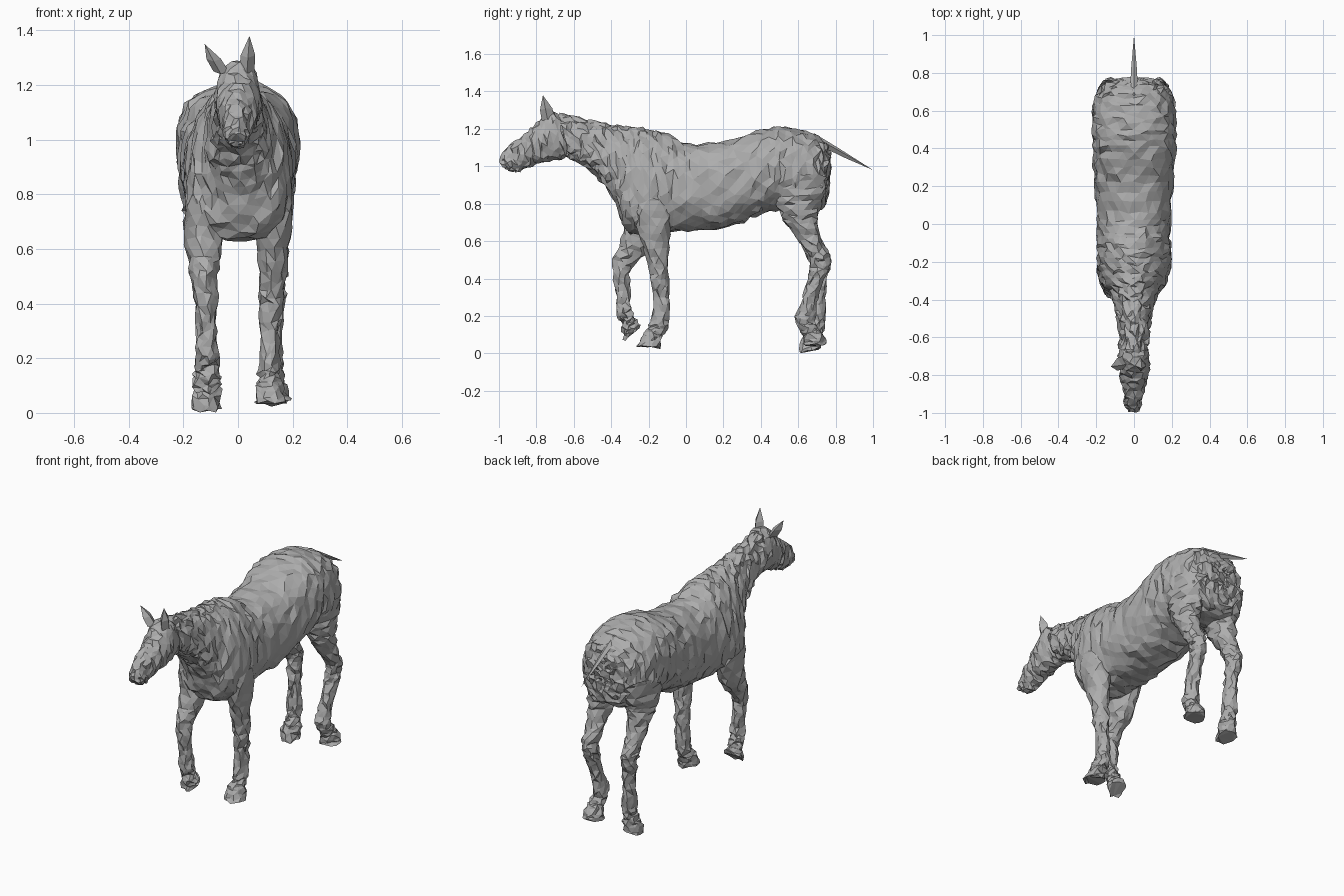
import bpy, bmesh, math, random
from mathutils import Vector

random.seed(7)
coat = bpy.data.materials.new("grey coat")
coat.diffuse_color = (0.42, 0.42, 0.42, 1)


def spline(a, b, c, d, t):
    return 0.5 * (2*b + (c - a)*t + (2*a - 5*b + 4*c - d)*t*t + (3*b - a - 3*c + d)*t**3)


def finish(name, bm, rough):
    """Roughen the surface, split it into flat triangles and make the object."""
    for v in bm.verts:
        v.co += Vector([random.uniform(-rough, rough) for _ in range(3)])
        v.co.z = max(v.co.z, 0)
        v.co.y = min(max(v.co.y, -1), 1)
    bmesh.ops.recalc_face_normals(bm, faces=bm.faces)
    bmesh.ops.triangulate(bm, faces=bm.faces, quad_method='SHORT_EDGE')
    mesh = bpy.data.meshes.new(name)
    bm.to_mesh(mesh)
    bm.free()
    mesh.materials.append(coat)
    obj = bpy.data.objects.new(name, mesh)
    bpy.context.collection.objects.link(obj)
    return obj


def loft(name, stations, sides, steps, rough, power=1.0, crest=0.0, caps=(-1,)):
    """Skin rings; a station is (y1, z1, y2, z2, x, half width)."""
    rows, last = [], len(stations) - 1
    for i in range(last):
        quad = [stations[min(max(i + k, 0), last)] for k in (-1, 0, 1, 2)]
        rows += [[spline(*p, s / steps) for p in zip(*quad)] for s in range(steps)]
    rows.append(stations[-1])
    bm = bmesh.new()
    rings = []
    for n, (y1, z1, y2, z2, x, w) in enumerate(rows):
        ring = []
        # the section narrows towards the top at the withers and neck
        narrow = crest * min(max((0.1 - y1) / 0.4, 0), 1)
        for k in range(sides):
            a = 2 * math.pi * (k + 0.5 * (n % 2)) / sides
            c, s = math.cos(a), math.sin(a)
            u = math.copysign(abs(c) ** power, c) / 2
            side = math.copysign(abs(s) ** power, s) * (1 - narrow * c)
            ring.append(bm.verts.new((x + w * side,
                                      (y1 + y2) / 2 + (y1 - y2) * u,
                                      (z1 + z2) / 2 + (z1 - z2) * u)))
        rings.append(ring)
    for a, b in zip(rings, rings[1:]):
        for k in range(sides):
            j = (k + 1) % sides
            bm.faces.new((a[k], a[j], b[j], b[k]))
    for end in caps:
        bm.faces.new(rings[end])
    return finish(name, bm, rough)


# Trunk and neck, rump to poll: top point, bottom point, x, half width
loft("body", [
    (.772, 1.01, .762, .92, 0, .035),
    (.762, 1.09, .755, .84, 0, .115),
    (.715, 1.155, .725, .77, 0, .178),
    (.62, 1.19, .62, .75, 0, .216),
    (.50, 1.21, .50, .765, 0, .224),
    (.38, 1.19, .38, .735, 0, .217),
    (.22, 1.137, .22, .675, 0, .208),
    (.02, 1.12, .05, .655, 0, .192),
    (-.10, 1.17, -.10, .645, 0, .190),
    (-.20, 1.195, -.21, .635, 0, .190),
    (-.28, 1.21, -.32, .66, 0, .170),
    (-.36, 1.215, -.37, .80, 0, .124),
    (-.46, 1.235, -.44, .905, 0, .098),
    (-.56, 1.255, -.53, .995, 0, .080),
    (-.68, 1.28, -.63, 1.05, 0, .074),
], 26, 4, .0105, .85, .25, (0,))

# Head, poll to muzzle
loft("head", [
    (-.68, 1.275, -.63, 1.05, 0, .072),
    (-.73, 1.285, -.67, 1.035, 0, .082),
    (-.78, 1.25, -.73, 1.025, 0, .082),
    (-.83, 1.20, -.79, 1.015, 0, .070),
    (-.89, 1.155, -.84, .995, -.003, .058),
    (-.95, 1.11, -.885, .975, -.005, .046),
    (-.985, 1.06, -.92, .97, -.005, .043),
    (-.998, 1.02, -.955, .985, -.005, .028),
], 14, 3, .009, .9)

# Planted foreleg: front point, back point, x, half width
loft("planted_foreleg", [
    (-.31, .84, -.07, .84, .128, .072),
    (-.28, .73, -.08, .72, .130, .072),
    (-.24, .60, -.09, .60, .128, .058),
    (-.20, .48, -.095, .48, .125, .046),
    (-.19, .40, -.092, .40, .122, .043),
    (-.175, .30, -.092, .30, .118, .036),
    (-.185, .18, -.09, .18, .113, .039),
    (-.20, .14, -.105, .12, .112, .038),
    (-.23, .10, -.13, .085, .117, .048),
    (-.262, .04, -.14, .03, .122, .060),
], 11, 3, .009)

# Raised foreleg, bent at the knee
loft("raised_foreleg", [
    (-.34, .80, -.12, .75, -.128, .072),
    (-.335, .68, -.15, .62, -.128, .068),
    (-.355, .58, -.22, .53, -.125, .056),
    (-.39, .50, -.285, .455, -.122, .047),
    (-.385, .40, -.30, .40, -.116, .041),
    (-.375, .30, -.298, .30, -.113, .036),
    (-.37, .21, -.285, .22, -.113, .040),
    (-.345, .165, -.28, .19, -.115, .038),
    (-.34, .12, -.26, .165, -.115, .046),
    (-.33, .068, -.245, .14, -.115, .050),
], 11, 3, .009)

# Hind legs share the thigh; the lower legs differ by stance
thigh = [
    (.48, .95, .765, .95, .132, .088),
    (.46, .84, .745, .85, .126, .086),
    (.50, .76, .715, .77, .128, .077),
    (.54, .69, .705, .70, .130, .066),
    (.605, .60, .728, .60, .132, .052),
]
right_shin = [
    (.655, .52, .765, .53, .135, .045),
    (.665, .46, .772, .47, .135, .041),
    (.65, .39, .74, .40, .132, .037),
    (.62, .29, .705, .30, .126, .035),
    (.585, .20, .69, .20, .123, .039),
    (.60, .14, .695, .15, .126, .038),
    (.625, .10, .73, .11, .13, .048),
    (.63, .04, .75, .05, .132, .058),
]
left_shin = [
    (.65, .52, .765, .53, .130, .045),
    (.665, .46, .770, .47, .128, .041),
    (.665, .39, .755, .40, .120, .037),
    (.66, .29, .745, .30, .114, .035),
    (.65, .18, .745, .18, .11, .039),
    (.64, .12, .735, .13, .11, .038),
    (.62, .075, .73, .085, .113, .049),
    (.608, .008, .725, .025, .117, .054),
]
loft("right_hind_leg", thigh + right_shin, 11, 3, .009)
loft("left_hind_leg", [(*s[:4], -s[4], s[5]) for s in thigh + left_shin], 11, 3, .009)


def spike(name, base, tip, spread):
    """Pointed part from a base outline to a tip, with a middle ring."""
    bm = bmesh.new()
    tip, base = Vector(tip), [Vector(p) for p in base]
    mid = sum(base, Vector()) / len(base)
    low = [bm.verts.new(p) for p in base]
    high = [bm.verts.new(p.lerp(tip, .45) + (p - mid) * spread) for p in base]
    end = bm.verts.new(tip)
    n = len(base)
    for k in range(n):
        j = (k + 1) % n
        bm.faces.new((low[k], low[j], high[j], high[k]))
        bm.faces.new((high[k], high[j], end))
    return finish(name, bm, 0)


# Ears
for name, x, tip in (("right_ear", .032, (.042, -.765, 1.38)),
                     ("left_ear", -.062, (-.122, -.755, 1.35))):
    spike(name, [(x - .028, -.74, 1.25), (x, -.77, 1.24),
                 (x + .028, -.74, 1.25), (x, -.70, 1.25)], tip, .4)

# Tail, held out stiffly behind
spike("tail", [(0, .68, 1.18), (.022, .70, 1.15), (0, .735, 1.10), (-.022, .70, 1.15)],
      (0, 1, .98), .1)
